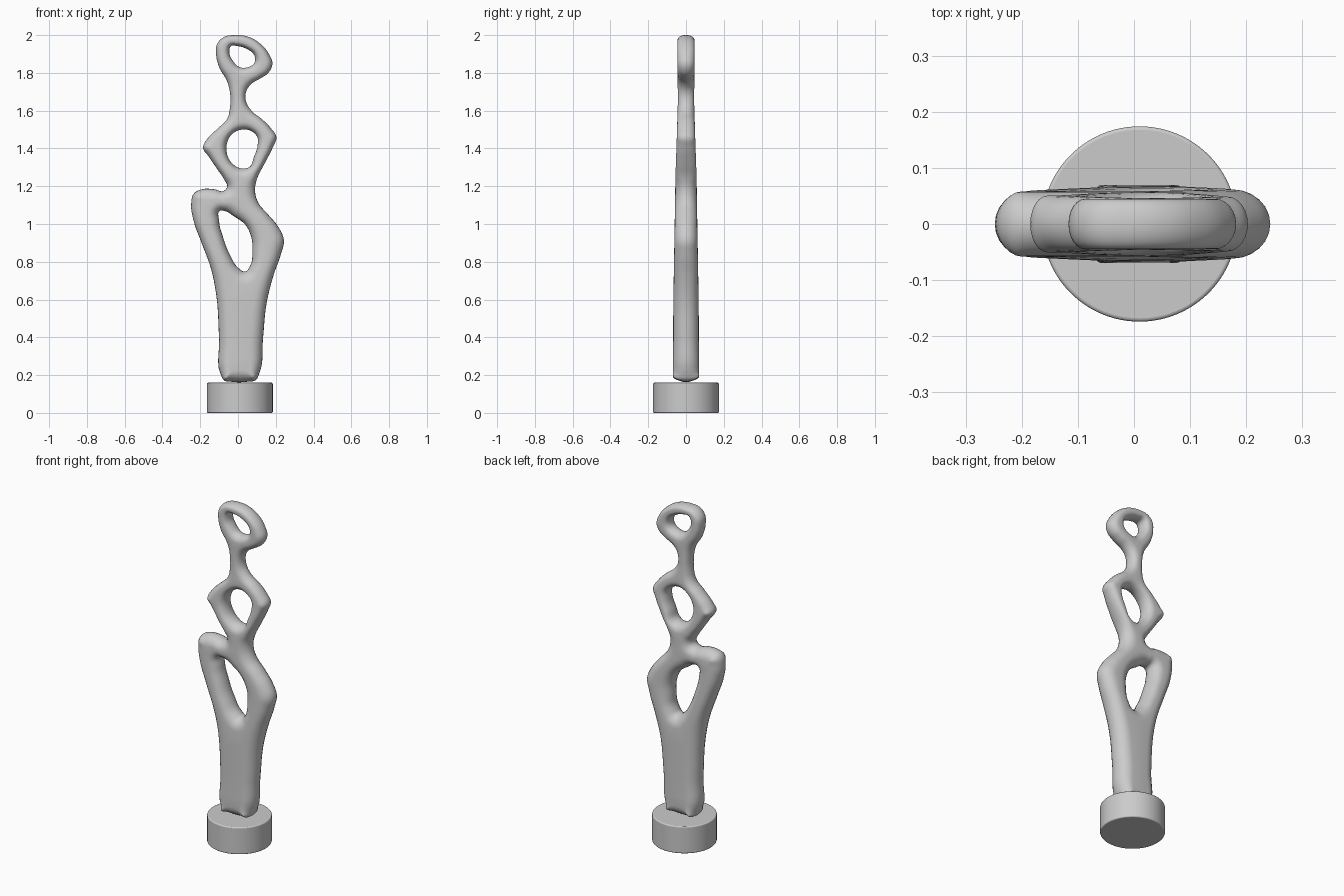
import bpy, bmesh, math
from mathutils import Vector
from mathutils.geometry import interpolate_bezier

if "Cube" in bpy.data.objects:
    bpy.data.objects.remove(bpy.data.objects["Cube"])

# Front-view outlines (x, z) in hundredths of a unit
OUTER = [(-9,20),(-10,39),(-11.6,63),(-14.2,76),(-19,89.3),(-23.7,102.5),(-24.8,110),(-23.2,116.3),
         (-19,118.4),(-12.7,118.4),(-7.4,117.6),(-5.8,119.5),(-7.4,123.7),(-10.6,128.5),(-15.3,135.4),
         (-18.5,140.7),(-16.4,144.9),(-10.6,150.7),(-5.8,155.5),(-4.2,162),(-4.2,169.3),(-5.8,175.6),
         (-10,183),(-11.6,190),(-11.1,195.2),(-7.4,199),(-1.6,200),(5.8,199),(12.1,195.2),(16.4,190),
         (18.2,184.6),(16.4,180.4),(12.1,177.2),(6.9,174),(4.2,169.8),(4.2,165),(7.4,159.7),
         (12.7,155.5),(17.4,150.7),(20.3,146),(18.5,140.7),(14.2,132.2),(10,123.7),(9,118.4),
         (10.6,111.5),(15.8,105.2),(21.1,98.8),(24.3,91.4),(22.7,84),(19,73.4),(15.3,59),(13.2,39),
         (11.3,21),(9.5,17.5),(4.8,16.5),(-3.7,16.5),(-7.4,17.2)]
LOW_HOLE = [(-9.5,107),(-6.9,106.8),(-2.1,104),(3.7,99.8),(6.9,93.5),(7.6,85.5),(6.5,78),
            (3.7,74.8),(0.5,76.5),(-4.2,83.5),(-7.9,93),(-10,101.5)]
MID_HOLE = [(2.1,150),(7.4,149),(10.2,146),(10.4,141.7),(8.4,135.4),(5.8,130),(2.1,129.4),
            (-2.6,131.6),(-5.8,137),(-5.8,142.8),(-3.2,147.5)]
TOP_HOLE = [(-3.7,194.2),(-0.5,194.2),(4.8,192.6),(8.6,189.4),(8.6,185.2),(5.3,183),
            (1,183),(-2.6,186.2),(-4.6,191)]
# Half thickness by height
THICK = [(0.1, .070), (0.6, .067), (1.0, .060), (1.25, .056), (1.45, .049), (1.65, .043), (1.85, .045), (2.1, .044)]


def half_thickness(z):
    for (z0, t0), (z1, t1) in zip(THICK, THICK[1:]):
        if z <= z1:
            return t0 + (t1 - t0) * (z - z0) / (z1 - z0)
    return THICK[-1][1]


def smooth_loop(points, steps=5):
    p = [Vector(q) / 100 for q in points]
    n = len(p)
    tang = []
    for i in range(n):
        a, b = p[i] - p[i - 1], p[(i + 1) % n] - p[i]
        tang.append((a.normalized() / a.length + b.normalized() / b.length).normalized())
    out = []
    for i in range(n):
        j = (i + 1) % n
        h = (p[j] - p[i]).length * 0.36
        out += interpolate_bezier(p[i], p[i] + tang[i] * h, p[j] - tang[j] * h, p[j], steps + 1)[:-1]
    return [Vector((q[0], q[1])) for q in out]


loops = [smooth_loop(o) for o in (OUTER, LOW_HOLE, MID_HOLE, TOP_HOLE)]
everything = [q for lp in loops for q in lp]


def inward(lp, is_hole):
    # unit normals pointing into the material
    area = sum(a.x * b.y - b.x * a.y for a, b in zip(lp, lp[1:] + lp[:1]))
    s = (1 if area > 0 else -1) * (-1 if is_hole else 1)
    res = []
    for i in range(len(lp)):
        t = (lp[(i + 1) % len(lp)] - lp[i - 1]).normalized()
        res.append(Vector((-t.y, t.x)) * s)
    return res


def rounding(lp, normals):
    # edge radius limited by the local limb width
    rad = []
    for p, n in zip(lp, normals):
        r = 0.085
        for q in everything:
            d = q - p
            k = d.dot(n)
            if k > 1e-5 and d.length > 0.014:
                r = min(r, d.length_squared / (2 * k))
        rad.append(r * 0.82)
    for _ in range(8):
        m = len(rad)
        rad = [min(rad[i], (rad[i - 1] + rad[i] * 2 + rad[(i + 1) % m]) / 4) * 0.5
               + 0.125 * (rad[i - 1] + 2 * rad[i] + rad[(i + 1) % m]) for i in range(m)]
    return rad


# Pierced body: rounded rim around each outline, capped front and back
bm = bmesh.new()
RINGS = 12
caps = ([], [])
for k, lp in enumerate(loops):
    normals = inward(lp, k > 0)
    rad = rounding(lp, normals)
    rings = []
    for j in range(RINGS + 1):
        a = -math.pi / 2 + math.pi * j / RINGS
        ring = []
        for p, n, r in zip(lp, normals, rad):
            q = p + n * r * (1 - math.cos(a))
            ring.append(bm.verts.new((q.x, half_thickness(q.y) * math.sin(a), q.y)))
        rings.append(ring)
    m = len(lp)
    for r0, r1 in zip(rings, rings[1:]):
        for i in range(m):
            bm.faces.new((r0[i], r0[(i + 1) % m], r1[(i + 1) % m], r1[i]))
    for side, ring in ((0, rings[0]), (1, rings[-1])):
        caps[side].extend(bm.edges.get((ring[i], ring[(i + 1) % m])) for i in range(m))
for edges, ny in zip(caps, (-1, 1)):
    bmesh.ops.triangle_fill(bm, edges=edges, use_beauty=True, normal=(0, ny, 0))
bmesh.ops.recalc_face_normals(bm, faces=bm.faces)
mesh = bpy.data.meshes.new("pierced_body")
bm.to_mesh(mesh)
bm.free()
mesh.shade_smooth()
body = bpy.data.objects.new("pierced_body", mesh)
bpy.context.collection.objects.link(body)

# Round plinth
bpy.ops.mesh.primitive_cylinder_add(vertices=96, radius=0.174, depth=0.16, location=(0.01, 0, 0.08))
plinth = bpy.context.object
plinth.name = "plinth"
bev = plinth.modifiers.new("edge", 'BEVEL')
bev.width = 0.006
bev.segments = 3
bpy.ops.object.shade_smooth_by_angle(angle=math.radians(40))
